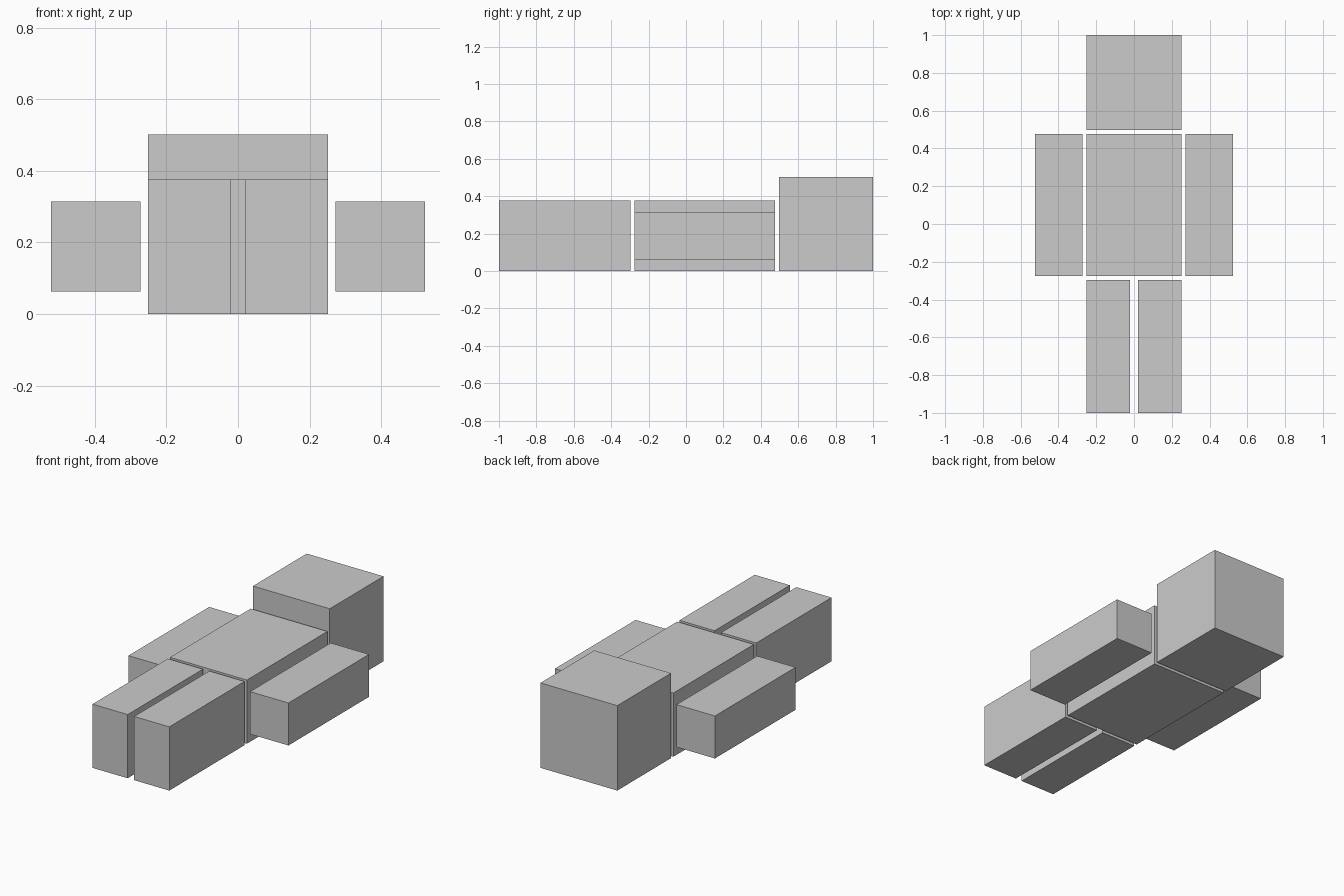
import bpy
from mathutils import Vector

default = bpy.data.objects.get("Cube")
if default:
    bpy.data.objects.remove(default, do_unlink=True)

# Single flat colour
grey = bpy.data.materials.new("light_grey")
grey.use_nodes = True
colour = (0.6, 0.6, 0.6, 1.0)
grey.diffuse_color = colour
grey.node_tree.nodes["Principled BSDF"].inputs["Base Color"].default_value = colour


def box(name, low, high):
    """Add a box spanning two opposite corners."""
    low, high = Vector(low), Vector(high)
    bpy.ops.mesh.primitive_cube_add(size=1)
    obj = bpy.context.object
    obj.name = name
    for v in obj.data.vertices:
        v.co = (low + high) / 2 + v.co * (high - low)
    obj.data.materials.append(grey)
    return obj


# Proportions of the lying blocky figure
HEAD = 0.502
HALF = HEAD / 2
GAP = 0.021
THICK = HEAD * 0.75
neck = 1 - HEAD - GAP
hip = neck - HEAD * 1.5
arm_low = (THICK - HALF) / 2

# Head and torso
box("head", (-HALF, 1 - HEAD, 0), (HALF, 1, HEAD))
box("torso", (-HALF, hip, 0), (HALF, neck, THICK))

# Mirrored limbs
for side, s in (("left", 1), ("right", -1)):
    for part, xs, ys, zs in (
        ("arm", (HALF + GAP, HEAD + GAP), (hip, neck), (arm_low, arm_low + HALF)),
        ("leg", (GAP, HALF), (-1, hip - GAP), (0, THICK)),
    ):
        x0, x1 = sorted(s * x for x in xs)
        box(f"{side}_{part}", (x0, ys[0], zs[0]), (x1, ys[1], zs[1]))
